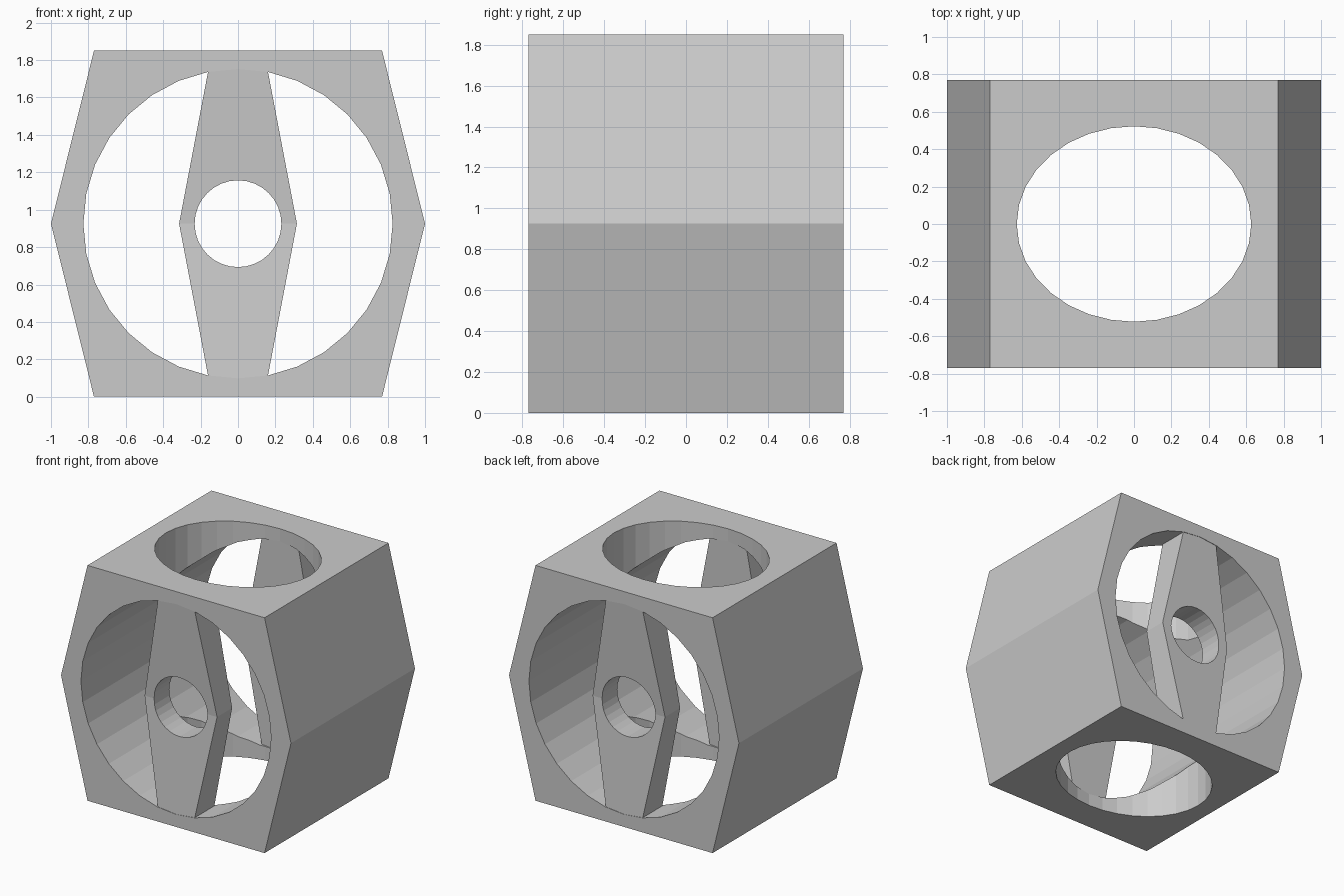
import bpy, bmesh, math

if "Cube" in bpy.data.objects:
    bpy.data.objects.remove(bpy.data.objects["Cube"])

MID = 0.925   # mid height
HALF = 0.77   # half depth


def add_object(name, bm):
    bmesh.ops.recalc_face_normals(bm, faces=bm.faces)
    mesh = bpy.data.meshes.new(name)
    bm.to_mesh(mesh)
    bm.free()
    obj = bpy.data.objects.new(name, mesh)
    bpy.context.collection.objects.link(obj)
    return obj


def loft(name, sections):
    """Solid through a list of equal-length point loops, capped at both ends."""
    bm = bmesh.new()
    loops = [[bm.verts.new(p) for p in s] for s in sections]
    n = len(loops[0])
    for a, b in zip(loops, loops[1:]):
        for i in range(n):
            j = (i + 1) % n
            bm.faces.new((a[i], a[j], b[j], b[i]))
    bm.faces.new(loops[0])
    bm.faces.new(loops[-1])
    return add_object(name, bm)


def ring(rx, ry, n=32):
    return [(rx * math.cos(2 * math.pi * i / n), ry * math.sin(2 * math.pi * i / n))
            for i in range(n)]


def tunnel_y(name, r):
    return loft(name, [[(x, y, MID + z) for x, z in ring(r, r)] for y in (-1.2, 1.2)])


def combine(obj, other, operation):
    mod = obj.modifiers.new(operation.title(), 'BOOLEAN')
    mod.operation = operation
    mod.solver = 'EXACT'
    mod.object = other
    bpy.context.view_layer.objects.active = obj
    bpy.ops.object.modifier_apply(modifier=mod.name)
    bpy.data.objects.remove(other)


# Hollow body: block with peaked sides
outline = [(-0.77, 0), (0.77, 0), (1, MID), (0.77, 2 * MID), (-0.77, 2 * MID), (-1, MID)]
body = loft("body", [[(x, y, z) for x, z in outline] for y in (-HALF, HALF)])

# Large round tunnel front to back, oval tunnel top to bottom
combine(body, tunnel_y("round_cutter", 0.827), 'DIFFERENCE')
oval = loft("oval_cutter", [[(x, y, z) for x, y in ring(0.627, 0.5225)] for z in (-0.3, 2.2)])
combine(body, oval, 'DIFFERENCE')

# Front and back struts: wide in the middle, outer face slightly pinched in
for name, side in (("front_strut", -1), ("back_strut", 1)):
    sections = []
    for z, w, outer in ((-0.85, 0.153, 0.769), (0, 0.315, 0.71), (0.85, 0.153, 0.769)):
        sections.append([(-w, side * outer, MID + z), (w, side * outer, MID + z),
                         (w, side * 0.523, MID + z), (-w, side * 0.523, MID + z)])
    strut = loft(name, sections)
    combine(strut, tunnel_y("eye_cutter", 0.232), 'DIFFERENCE')
    combine(body, strut, 'UNION')
